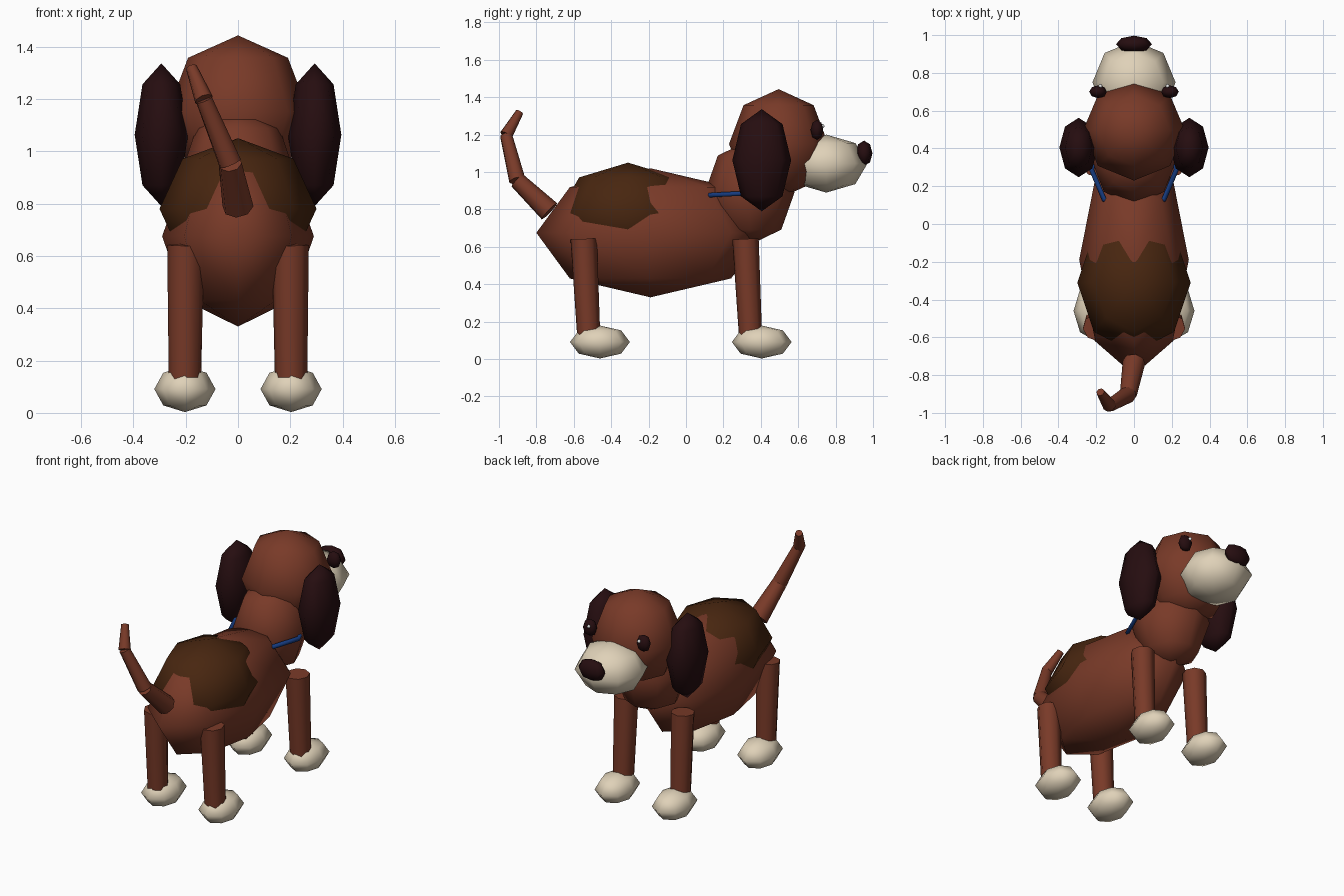
import bpy, math
from mathutils import Vector

if "Cube" in bpy.data.objects:
    bpy.data.objects.remove(bpy.data.objects["Cube"])


def material(name, rgb):
    m = bpy.data.materials.new(name)
    m.diffuse_color = (*rgb, 1)
    m.use_nodes = True
    m.node_tree.nodes["Principled BSDF"].inputs["Base Color"].default_value = m.diffuse_color
    return m


BROWN = material("red brown fur", (0.19, 0.042, 0.021))
PATCH = material("dark brown patch", (0.064, 0.019, 0.005))
CREAM = material("cream fur", (0.74, 0.64, 0.48))
DARK = material("near black brown", (0.019, 0.004, 0.005))
BLUE = material("collar blue", (0.008, 0.045, 0.22))
WHITE = material("eye glint white", (0.9, 0.9, 0.9))


def finish(name, mat):
    ob = bpy.context.object
    ob.name = name
    ob.data.materials.append(mat)
    for p in ob.data.polygons:      # caps stay flat, sides smooth
        p.use_smooth = len(p.vertices) <= 4
    return ob


def ball(name, mat, centre, radii):
    """Low-poly ellipsoid, 8 segments by 4 rings."""
    bpy.ops.mesh.primitive_uv_sphere_add(segments=8, ring_count=4, radius=1, location=centre)
    bpy.context.object.scale = radii
    bpy.ops.object.transform_apply(location=False, rotation=False, scale=True)
    return finish(name, mat)


def limb(name, mat, a, b, ra, rb, sides=8):
    """Tapered cylinder from a to b."""
    a, b = Vector(a), Vector(b)
    d = b - a
    bpy.ops.mesh.primitive_cone_add(vertices=sides, radius1=ra, radius2=rb, depth=d.length,
                                    location=(a + b) / 2,
                                    rotation=d.to_track_quat('Z', 'Y').to_euler())
    return finish(name, mat)


# Torso, saddle patch, neck and head (head points to +y)
ball("body", BROWN, (0, -0.19, 0.675), (0.29, 0.61, 0.345))
ball("back_patch", PATCH, (0, -0.31, 0.78), (0.30, 0.37, 0.27))
ball("neck", BROWN, (0, 0.34, 0.89), (0.225, 0.24, 0.28))
ball("head", BROWN, (0, 0.495, 1.15), (0.27, 0.265, 0.293))
ball("muzzle", CREAM, (0, 0.75, 1.045), (0.22, 0.22, 0.155))
ball("nose", DARK, (0, 0.952, 1.1), (0.095, 0.045, 0.068))

# Collar
bpy.ops.mesh.primitive_torus_add(major_segments=8, minor_segments=6, major_radius=0.225,
                                 minor_radius=0.014, location=(0, 0.29, 0.885),
                                 rotation=(math.radians(3), 0, 0))
finish("collar", BLUE)

# Paired parts
for s, side in ((-1, "left"), (1, "right")):
    ball(f"{side}_ear", DARK, (s * 0.293, 0.405, 1.063), (0.102, 0.157, 0.273))
    ball(f"{side}_eye", DARK, (s * 0.19, 0.70, 1.225), (0.047, 0.034, 0.054))
    ball(f"{side}_eye_glint", WHITE, (s * 0.178, 0.73, 1.245), (0.011, 0.011, 0.011))
    for end, y in (("hind", -0.46), ("front", 0.405)):
        limb(f"{side}_{end}_leg", BROWN, (s * 0.203, y - 0.06, 0.12),
             (s * 0.20, y - 0.087, 0.642), 0.062, 0.071)
        ball(f"{side}_{end}_paw", CREAM, (s * 0.203, y, 0.091), (0.117, 0.16, 0.088))

# Tail: three tapering segments
pts = [(0, -0.73, 0.79), (-0.03, -0.902, 0.955), (-0.13, -0.962, 1.197), (-0.178, -0.89, 1.32)]
radii = [(0.06, 0.045), (0.045, 0.033), (0.036, 0.022)]
for i, (r0, r1) in enumerate(radii):
    limb(f"tail_segment_{i + 1}", BROWN, pts[i], pts[i + 1], r0, r1)
